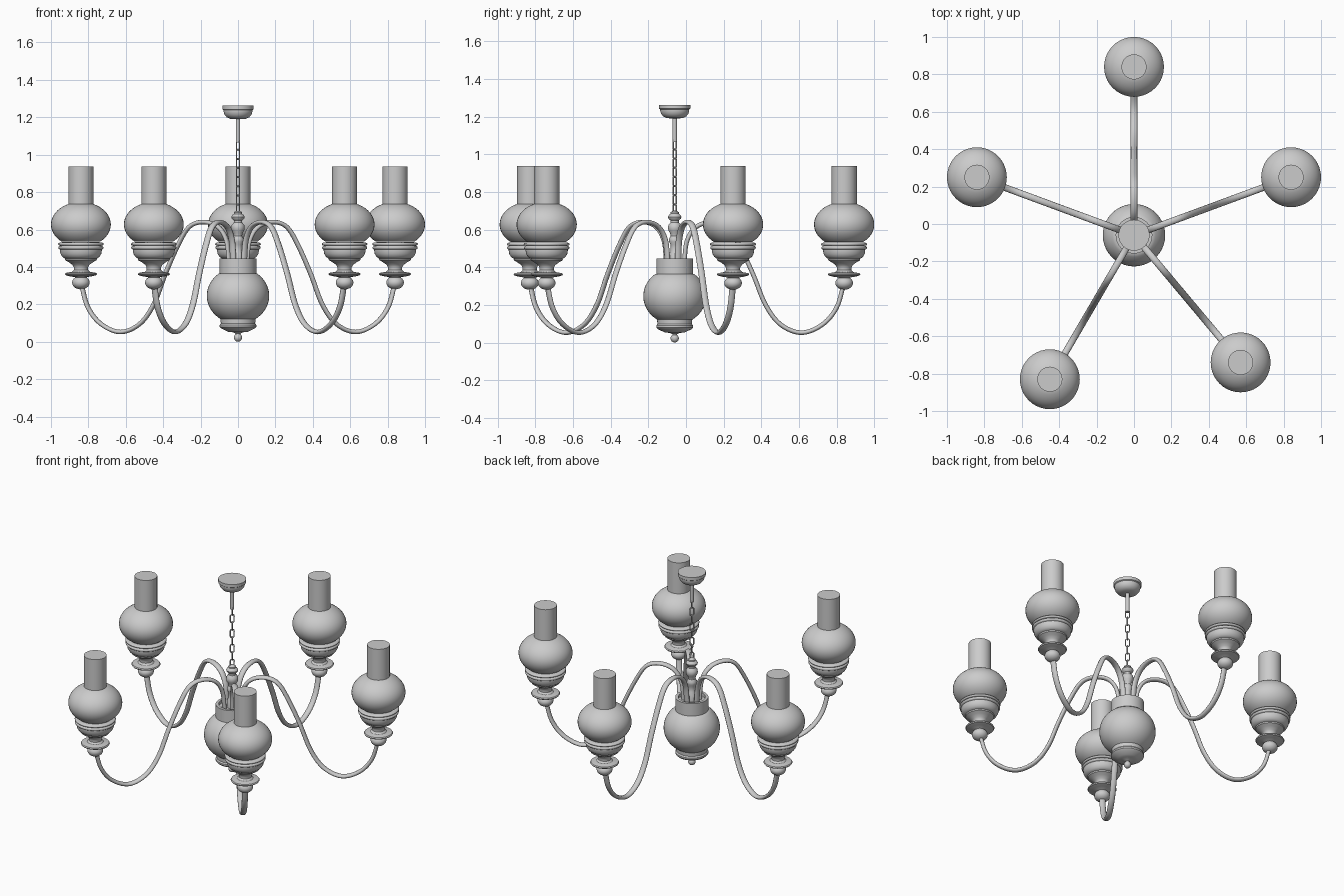
import bpy, bmesh, math
from mathutils import Vector, Matrix

if "Cube" in bpy.data.objects:
    bpy.data.objects.remove(bpy.data.objects["Cube"])

CX, CY = 0.0, -0.06
LAMPS = [(0, 0.84), (0.84, 0.25), (-0.84, 0.25), (-0.45, -0.83), (0.57, -0.74)]


def finish(name, bm, loc, angle=35):
    bmesh.ops.recalc_face_normals(bm, faces=bm.faces)
    me = bpy.data.meshes.new(name)
    bm.to_mesh(me)
    bm.free()
    ob = bpy.data.objects.new(name, me)
    bpy.context.collection.objects.link(ob)
    ob.location = loc
    bpy.ops.object.select_all(action='DESELECT')
    bpy.context.view_layer.objects.active = ob
    ob.select_set(True)
    bpy.ops.object.shade_smooth_by_angle(angle=math.radians(angle))
    return ob


def skin(bm, rings, closed=False):
    """Join rings of vertices into a tube, with end caps unless closed."""
    n = len(rings[0])
    count = len(rings) if closed else len(rings) - 1
    for i in range(count):
        a, b = rings[i], rings[(i + 1) % len(rings)]
        for j in range(n):
            k = (j + 1) % n
            bm.faces.new((a[j], a[k], b[k], b[j]))
    if not closed:
        bm.faces.new(rings[0])
        bm.faces.new(rings[-1])


def lathe(name, profile, x=CX, y=CY, n=40):
    bm = bmesh.new()
    rings = [[bm.verts.new((r * math.cos(2 * math.pi * j / n), r * math.sin(2 * math.pi * j / n), z))
              for j in range(n)] for r, z in profile]
    skin(bm, rings)
    return finish(name, bm, (x, y, 0))


def arc(cz, rad, half, a0, a1, steps=10, r0=0):
    """Elliptical arc of (radius, height) points, angles in degrees from the horizontal."""
    return [(r0 + rad * math.cos(math.radians(a0 + (a1 - a0) * i / steps)),
             cz + half * math.sin(math.radians(a0 + (a1 - a0) * i / steps))) for i in range(steps + 1)]


def spline(pts, steps=6):
    p = [Vector(q) for q in pts]
    p = [2 * p[0] - p[1]] + p + [2 * p[-1] - p[-2]]
    out = []
    for i in range(1, len(p) - 2):
        a, b, c, d = p[i - 1:i + 3]
        for s in range(steps):
            t = s / steps
            out.append(0.5 * (2 * b + (c - a) * t + (2 * a - 5 * b + 4 * c - d) * t * t
                              + (3 * b - a - 3 * c + d) * t ** 3))
    return out + [p[-2]]


# S-shaped arm, path in (distance from axis, height)
ARM = spline([(0.05, 0.42), (0.065, 0.54), (0.115, 0.615), (0.2, 0.640), (0.28, 0.612), (0.345, 0.51),
              (0.415, 0.36), (0.48, 0.20), (0.56, 0.095), (0.67, 0.052), (0.78, 0.095),
              (0.855, 0.185), (0.893, 0.31)])


def arm(name, direction, reach, n=12):
    bm = bmesh.new()
    side = Vector((-direction.y, direction.x, 0))
    rings = []
    for i, p in enumerate(ARM):
        t = (ARM[min(i + 1, len(ARM) - 1)] - ARM[max(i - 1, 0)]).normalized()
        normal = direction * -t.y + Vector((0, 0, t.x))
        c = direction * (p.x * reach / 0.895) + Vector((0, 0, p.y))
        rings.append([bm.verts.new(c + side * 0.018 * math.cos(2 * math.pi * j / n)
                                   + normal * 0.012 * math.sin(2 * math.pi * j / n)) for j in range(n)])
    skin(bm, rings)
    return finish(name, bm, (CX, CY, 0), 50)


# Profiles for the lamp parts, bottom to top
holder = arc(0.316, 0.047, 0.036, -88, 50, 10) + [
    (0.034, 0.346), (0.060, 0.350), (0.082, 0.356), (0.086, 0.362), (0.082, 0.368), (0.048, 0.374),
    (0.038, 0.384), (0.038, 0.398), (0.046, 0.412), (0.066, 0.426), (0.084, 0.436), (0.086, 0.444), (0.07, 0.45)]
cup = [(0.07, 0.444), (0.088, 0.446), (0.100, 0.455), (0.109, 0.470), (0.112, 0.488), (0.112, 0.493)] \
    + arc(0.503, 0.012, 0.010, -80, 80, 6, 0.109) + [(0.108, 0.515)] \
    + arc(0.522, 0.010, 0.008, -80, 80, 6, 0.112) + [(0.10, 0.532)]
globe = arc(0.627, 0.160, 0.120, -50, 65, 18) + [(0.066, 0.736)]
chimney = [(0.067, 0.70), (0.067, 0.938)]

for i, (x, y) in enumerate(LAMPS, 1):
    v = Vector((x - CX, y - CY, 0))
    arm(f"arm_{i}", v.normalized(), v.length)
    lathe(f"lamp_holder_{i}", holder, x, y, 32)
    lathe(f"shade_cup_{i}", cup, x, y)
    lathe(f"glass_globe_{i}", globe, x, y)
    lathe(f"glass_chimney_{i}", chimney, x, y)

# Central body: globe, lower rim, finial and open collar
lathe("body_globe", [(0.05, 0.052), (0.062, 0.058), (0.088, 0.070), (0.098, 0.080), (0.098, 0.090), (0.092, 0.098)]
      + arc(0.246, 0.167, 0.150, -56, 52, 18) + [(0.08, 0.366)])
lathe("body_finial", arc(0.022, 0.022, 0.022, -88, 55, 10) + [(0.012, 0.044), (0.025, 0.050), (0.05, 0.054)], n=24)
lathe("body_collar", [(0.09, 0.36), (0.098, 0.364), (0.098, 0.445), (0.080, 0.445), (0.080, 0.425)])

# Turned centre column
lathe("centre_column", [(0.030, 0.42), (0.030, 0.47), (0.022, 0.485), (0.022, 0.52), (0.030, 0.535), (0.030, 0.55),
                        (0.022, 0.565), (0.024, 0.58), (0.033, 0.595), (0.036, 0.61), (0.033, 0.625),
                        (0.022, 0.638), (0.022, 0.648), (0.033, 0.658), (0.036, 0.668), (0.030, 0.678),
                        (0.022, 0.684), (0.022, 0.692), (0.010, 0.700)], n=24)

# Chain of alternating links
LINKS, Z0, Z1 = 8, 0.685, 1.075
pitch = (Z1 - Z0) / LINKS
for i in range(LINKS):
    bm = bmesh.new()
    rings = []
    for k in range(20):
        a = 2 * math.pi * k / 20
        out = Vector((math.cos(a), 0, math.sin(a)))
        c = Vector((0.012 * out.x, 0, 0.012 * out.z + math.copysign(0.015, out.z + 1e-6)))
        rings.append([bm.verts.new(c + 0.0035 * (out * math.cos(b) + Vector((0, 1, 0)) * math.sin(b)))
                      for b in [2 * math.pi * j / 8 for j in range(8)]])
    skin(bm, rings, True)
    bmesh.ops.rotate(bm, verts=bm.verts, matrix=Matrix.Rotation(math.radians(45 + 90 * i), 3, 'Z'))
    finish(f"chain_link_{i + 1}", bm, (CX, CY, Z0 + pitch * (i + 0.5)), 60)

# Rod and ceiling canopy
lathe("hanging_rod", [(0.012, 1.065), (0.012, 1.20)], n=20)
lathe("ceiling_canopy", [(0.012, 1.190), (0.042, 1.192), (0.060, 1.200), (0.072, 1.214), (0.077, 1.230),
                         (0.077, 1.238), (0.083, 1.242), (0.083, 1.262)])
